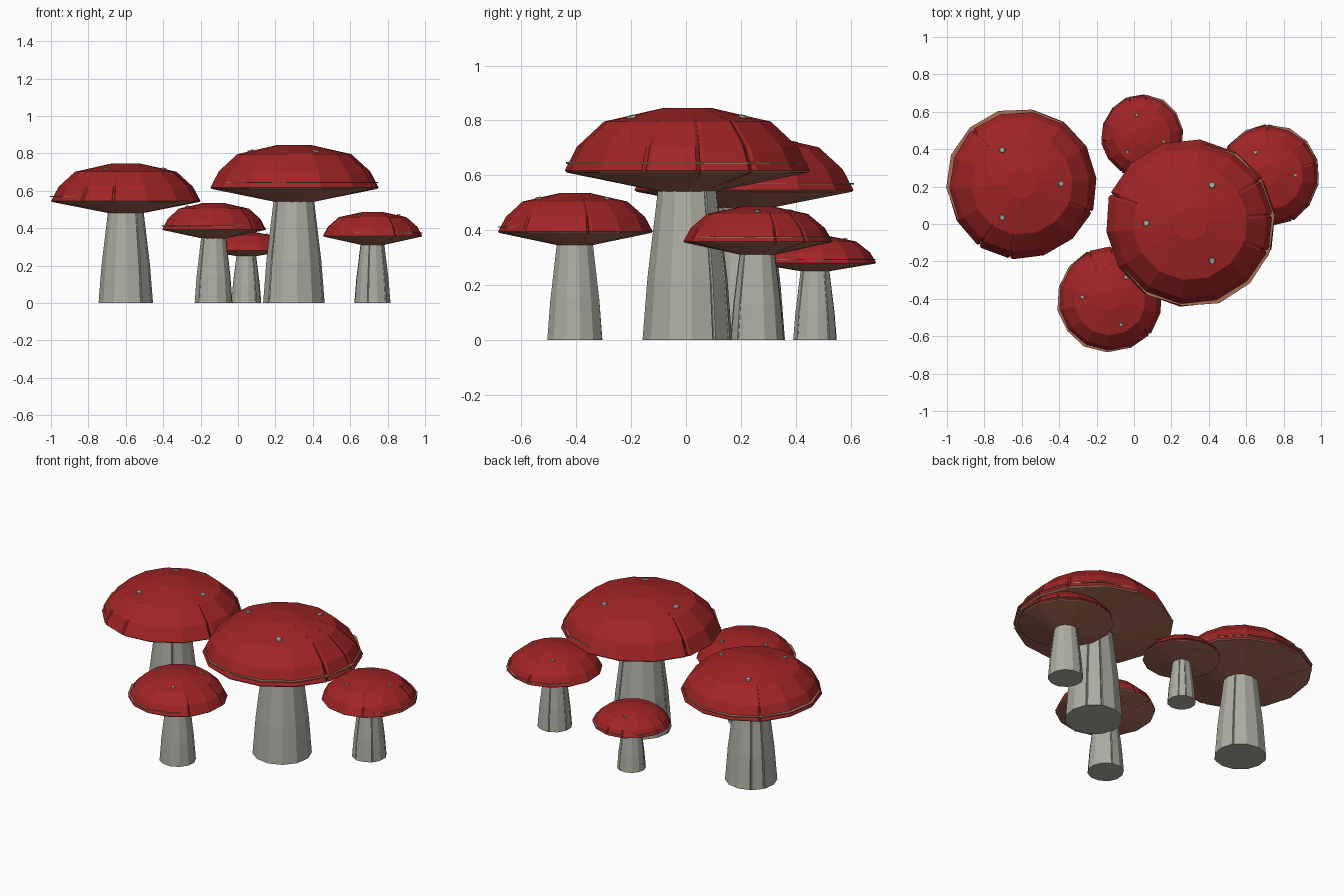
import bpy, bmesh, math, random
from mathutils import Vector

random.seed(4)
cube = bpy.data.objects.get("Cube")
if cube:
    bpy.data.objects.remove(cube, do_unlink=True)


def material(name, rgb):
    m = bpy.data.materials.new(name)
    m.use_nodes = True
    m.diffuse_color = (*rgb, 1)
    m.node_tree.nodes["Principled BSDF"].inputs["Base Color"].default_value = (*rgb, 1)
    return m


RED = material("cap red", (0.36, 0.018, 0.019))
TAN = material("gill brown", (0.40, 0.15, 0.095))
GREY = material("stem grey", (0.42, 0.42, 0.37))


def columns(sides, turn, pleats):
    """Angles round the axis, with a narrow pair of folds at each pleat: (angle, fold)."""
    cols = [(turn + math.tau * i / sides, 0) for i in range(sides)]
    for p in pleats:
        a = turn + math.tau * p / sides
        cols += [(a - 0.035, 0.3), (a, -1), (a + 0.035, 0.6)]
    return sorted(cols)


def lathe(name, place, profile, cols, mats, rule=None):
    """Turn rings of (radius, height, fold depth) about a vertical axis."""
    bm = bmesh.new()
    rings = [[bm.verts.new((r * (1 + f * d) * math.cos(a), r * (1 + f * d) * math.sin(a), z))
              for a, f in cols] for r, z, d in profile]
    n = len(cols)
    for low, high in zip(rings, rings[1:]):
        for i in range(n):
            j = (i + 1) % n
            bm.faces.new((low[i], low[j], high[j], high[i]))
    bm.faces.new(rings[0][::-1])
    bm.faces.new(rings[-1])
    bm.normal_update()
    if rule:
        for f in bm.faces:
            f.material_index = rule(f)
    return finish(name, bm, place, mats)


def finish(name, bm, place, mats):
    me = bpy.data.meshes.new(name)
    bm.to_mesh(me)
    bm.free()
    ob = bpy.data.objects.new(name, me)
    ob.location = place
    for m in mats:
        me.materials.append(m)
    bpy.context.collection.objects.link(ob)
    return ob


def spot(name, place, size, normal):
    """Small flat fleck lying on the cap."""
    bm = bmesh.new()
    bmesh.ops.create_cone(bm, cap_ends=True, segments=5, radius1=size, radius2=size * 0.8, depth=0.008)
    ob = finish(name, bm, place, [GREY])
    ob.rotation_euler = normal.to_track_quat("Z", "Y").to_euler()


def mushroom(name, x, y, radius, rim, top, under, spot_turn, lip_turn):
    h = top - rim
    sides = 14
    turn = math.tau / sides * random.random()

    # Stem, flared at the foot with a few vertical grooves
    cols = columns(12, turn, random.sample(range(12), 4))
    lathe(name + "_stem", (x, y, 0),
          [(radius * 0.365, 0, 0.03), (radius * 0.325, under * 0.42, 0.04),
           (radius * 0.235, under + h * 0.1, 0.05)], cols, [GREY])

    # Cap, red above and brown on the gills
    cols = columns(sides, turn, random.sample(range(sides), 4))
    lathe(name + "_cap", (x, y, 0),
          [(radius * 0.22, under, 0), (radius * 0.985, rim, 0.015),
           (radius, rim + h * 0.03, 0.025), (radius * 0.9, rim + h * 0.4, 0.025),
           (radius * 0.68, rim + h * 0.79, 0.008), (radius * 0.2, top, 0)],
          cols, [RED, TAN], lambda f: 1 if f.normal.z < -0.3 else 0)

    # Thin ragged lip showing round part of the rim
    lip = [(a, random.uniform(-1, 1)) for a, _ in columns(sides, turn, [])]
    shift = radius * 0.03
    lathe(name + "_lip", (x + shift * math.cos(lip_turn), y + shift * math.sin(lip_turn), 0),
          [(radius * 0.985, rim + h * 0.13, 0.012), (radius * 0.985, rim + h * 0.16, 0.012)],
          lip, [TAN])

    # Three flecks on the crown
    for i in range(3):
        a = spot_turn + math.tau * i / 3
        d = Vector((math.cos(a), math.sin(a), 0))
        place = Vector((x, y, rim + h * 0.87)) + d * radius * 0.52
        spot(f"{name}_spot_{i + 1}", place, radius * 0.045, d * 0.24 + Vector((0, 0, 1)))


# name, x, y, cap radius, rim, top, underside, spot turn, lip turn
for args in [
    ("tall", 0.30, 0.005, 0.45, 0.61, 0.845, 0.54, 1.05, -0.6),
    ("left", -0.60, 0.215, 0.40, 0.54, 0.745, 0.48, 0.0, 2.3),
    ("front", -0.13, -0.405, 0.28, 0.39, 0.535, 0.345, 0.95, 3.6),
    ("right", 0.72, 0.26, 0.27, 0.355, 0.487, 0.31, 0.0, 0.8),
    ("back", 0.045, 0.47, 0.22, 0.278, 0.38, 0.25, 1.85, 1.2),
]:
    mushroom(*args)
